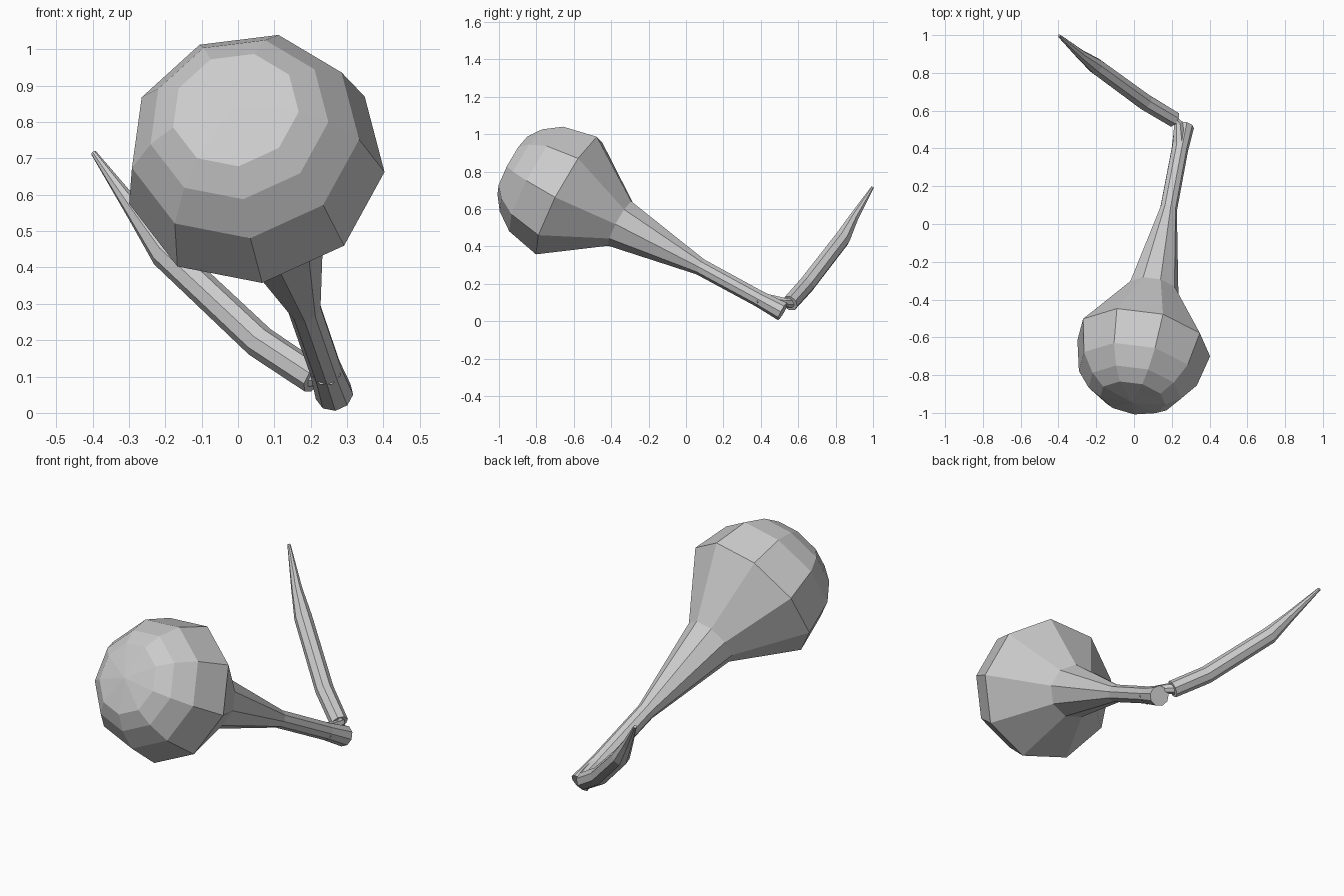
import bpy, bmesh, math
from mathutils import Vector

if "Cube" in bpy.data.objects:
    bpy.data.objects.remove(bpy.data.objects["Cube"])

UP = Vector((0, 0, 1))


def loft(name, path, sides, phase, tip=None):
    """Flat-faced tube through (centre, radius) pairs, optionally closed by a point."""
    pts = [Vector(p) for p, r in path]
    bm = bmesh.new()
    rings = []
    for i, (p, r) in enumerate(path):
        a = (pts[min(i + 1, len(pts) - 1)] - pts[max(i - 1, 0)]).normalized()
        v = (UP - a * UP.dot(a)).normalized()
        u = v.cross(a) * -1
        ring = []
        for k in range(sides):
            ang = math.radians(phase) + k * math.tau / sides
            ring.append(bm.verts.new(pts[i] + (u * math.cos(ang) + v * math.sin(ang)) * r))
        rings.append(ring)
    for lo, hi in zip(rings, rings[1:]):
        for k in range(sides):
            n = (k + 1) % sides
            bm.faces.new((lo[k], lo[n], hi[n], hi[k]))
    bm.faces.new(rings[0])
    if tip is None:
        bm.faces.new(rings[-1])
    else:
        apex = bm.verts.new(tip)
        for k in range(sides):
            bm.faces.new((rings[-1][k], rings[-1][(k + 1) % sides], apex))
    bmesh.ops.recalc_face_normals(bm, faces=bm.faces)
    mesh = bpy.data.meshes.new(name)
    bm.to_mesh(mesh)
    bm.free()
    obj = bpy.data.objects.new(name, mesh)
    bpy.context.collection.objects.link(obj)
    return obj


# Gourd: straight axis, (distance from handle end, radius), domed front
base = Vector((0.265, 0.517, 0.052))
axis = Vector((-0.164, -0.867, 0.471)).normalized()
profile = [(0, 0.053), (0.14, 0.045), (0.507, 0.046), (1.0, 0.137),
           (1.32, 0.362), (1.507, 0.322), (1.605, 0.252), (1.66, 0.178)]
loft("gourd_body", [(base + axis * t, r) for t, r in profile], 9, 22,
     tip=base + axis * 1.685)

# Bent stem rising behind the handle
stem = [((0.21, 0.555, 0.095), 0.045), ((0.06, 0.645, 0.195), 0.046),
        ((-0.20, 0.835, 0.44), 0.044), ((-0.28, 0.895, 0.55), 0.027),
        ((-0.397, 0.997, 0.715), 0.008)]
loft("stem", stem, 8, 22.5)

# Small joint where the stem folds back onto the handle
joint = [((0.20, 0.56, 0.10), 0.03), ((0.235, 0.53, 0.10), 0.025),
         ((0.242, 0.38, 0.118), 0.043)]
loft("stem_joint", joint, 8, 22.5)
